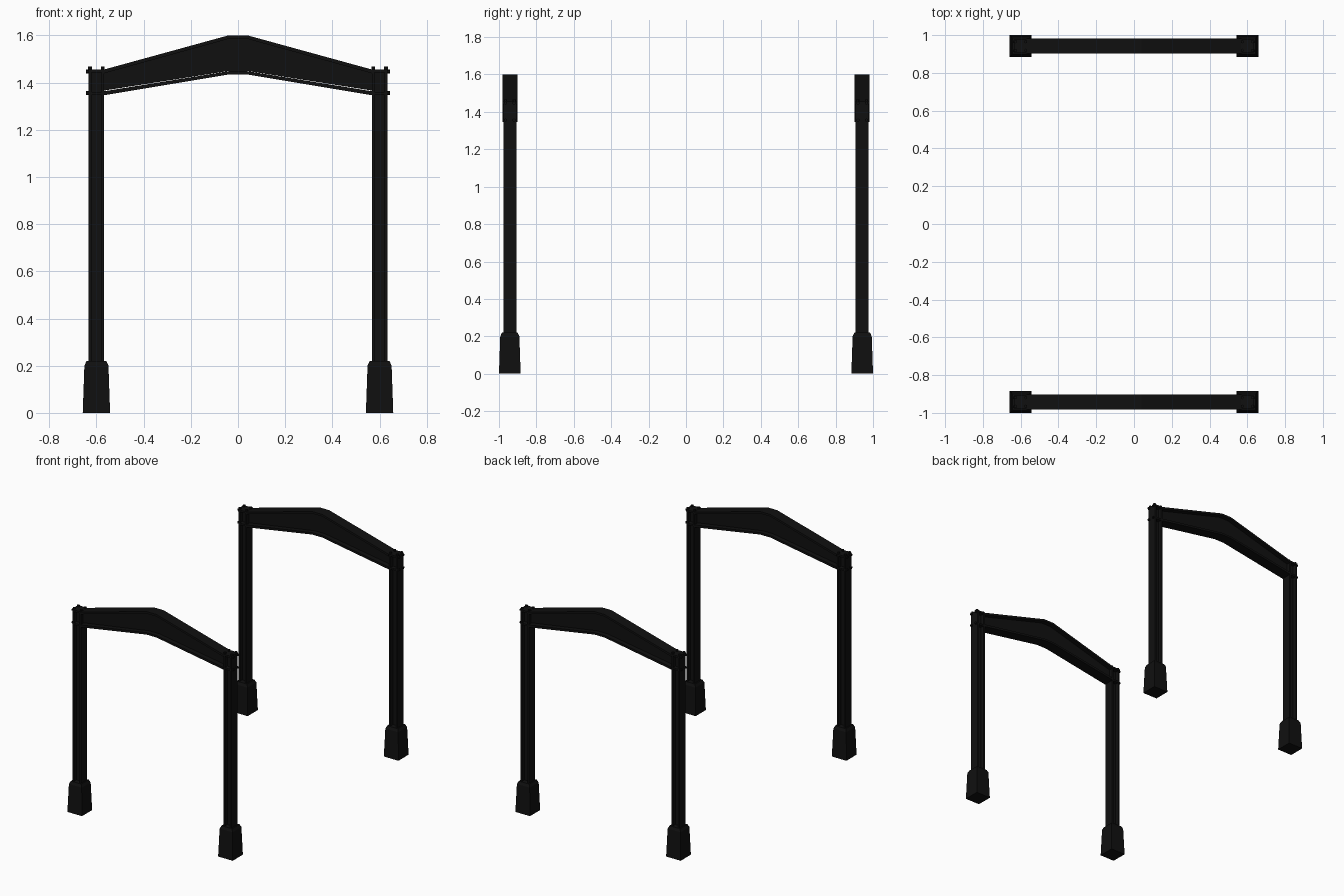
import bpy, bmesh
from mathutils import Matrix, Vector

cube = bpy.data.objects.get("Cube")
if cube:
    bpy.data.objects.remove(cube, do_unlink=True)

steel = bpy.data.materials.new("black_steel")
steel.use_nodes = True
COLOR = (0.005, 0.005, 0.005, 1)
steel.diffuse_color = COLOR
steel.node_tree.nodes["Principled BSDF"].inputs["Base Color"].default_value = COLOR

FRAME_Y = 0.942
COL_X = 0.6


def finish(bm, name):
    bmesh.ops.recalc_face_normals(bm, faces=bm.faces)
    mesh = bpy.data.meshes.new(name)
    bm.to_mesh(mesh)
    bm.free()
    mesh.materials.append(steel)
    obj = bpy.data.objects.new(name, mesh)
    bpy.context.collection.objects.link(obj)


def box(bm, lo, hi):
    lo, hi = Vector(lo), Vector(hi)
    size = Matrix.Diagonal((*(hi - lo), 1))
    bmesh.ops.create_cube(bm, size=1, matrix=Matrix.Translation((lo + hi) / 2) @ size)


def prism(bm, profile, y, half):
    """Extrude an x-z outline across the frame thickness."""
    face = bm.faces.new([bm.verts.new((x, y - half, z)) for x, z in profile])
    new = bmesh.ops.extrude_face_region(bm, geom=[face])["geom"]
    verts = [v for v in new if isinstance(v, bmesh.types.BMVert)]
    bmesh.ops.translate(bm, verts=verts, vec=(0, 2 * half, 0))


def bolt(bm, pos, axis):
    turn = Vector(axis).to_track_quat("Z", "Y").to_matrix().to_4x4()
    bmesh.ops.create_cone(bm, cap_ends=True, segments=6, radius1=0.009, radius2=0.009,
                          depth=0.024, matrix=Matrix.Translation(pos) @ turn)


def footing(name, x, y):
    # tapered block with a chamfered top
    bm = bmesh.new()
    rings = []
    for half, z in ((0.058, 0), (0.051, 0.2), (0.042, 0.22)):
        rings.append([bm.verts.new((x + sx * half, y + sy * half, z))
                      for sx, sy in ((-1, -1), (1, -1), (1, 1), (-1, 1))])
    for a, b in zip(rings, rings[1:]):
        for i in range(4):
            j = (i + 1) % 4
            bm.faces.new((a[i], a[j], b[j], b[i]))
    bm.faces.new(rings[0])
    bm.faces.new(rings[-1])
    finish(bm, name)


def column(name, x, y):
    # H section: two flanges and a web
    bm = bmesh.new()
    half, t, top = 0.033, 0.012, 1.45
    box(bm, (x - half, y - 0.035, 0.2), (x - half + t, y + 0.035, top))
    box(bm, (x + half - t, y - 0.035, 0.2), (x + half, y + 0.035, top))
    box(bm, (x - half + t, y - 0.006, 0.2), (x + half - t, y + 0.006, top))
    # stiffeners and cap plate at the rafter joint
    box(bm, (x - half, y - 0.035, 1.348), (x + half, y + 0.035, 1.36))
    box(bm, (x - half, y - 0.038, 1.443), (x + half, y + 0.038, 1.456))
    finish(bm, name)


def joint_bolts(name, x, y):
    bm = bmesh.new()
    side = 1 if x > 0 else -1
    for dy in (-0.023, 0.023):
        for z in (1.356, 1.447):
            bolt(bm, (x + side * 0.032, y + dy, z), (1, 0, 0))
        for dx in (-0.027, 0.027):
            bolt(bm, (x + dx, y + dy, 1.455), (0, 0, 1))
    finish(bm, name)


def strip(upper, lower):
    """Symmetric outline from (end, knee) heights of its two edges."""
    xs = (-0.568, -0.04, 0.04, 0.568)
    top = [(x, upper[abs(x) < 0.1]) for x in xs]
    bottom = [(x, lower[abs(x) < 0.1]) for x in reversed(xs)]
    return top + bottom


def rafter(name, y):
    # cranked I section, with a fine gap above the lower flange
    bm = bmesh.new()
    prism(bm, strip((1.455, 1.6), (1.439, 1.585)), y, 0.04)
    prism(bm, strip((1.44, 1.586), (1.366, 1.449)), y, 0.008)
    prism(bm, strip((1.363, 1.448), (1.346, 1.434)), y, 0.04)
    finish(bm, name)


for place, y in (("front", -FRAME_Y), ("back", FRAME_Y)):
    rafter(place + "_rafter", y)
    for side, x in (("right", -COL_X), ("left", COL_X)):
        tag = place + "_" + side
        footing(tag + "_footing", x, y)
        column(tag + "_column", x, y)
        joint_bolts(tag + "_joint_bolts", x, y)
